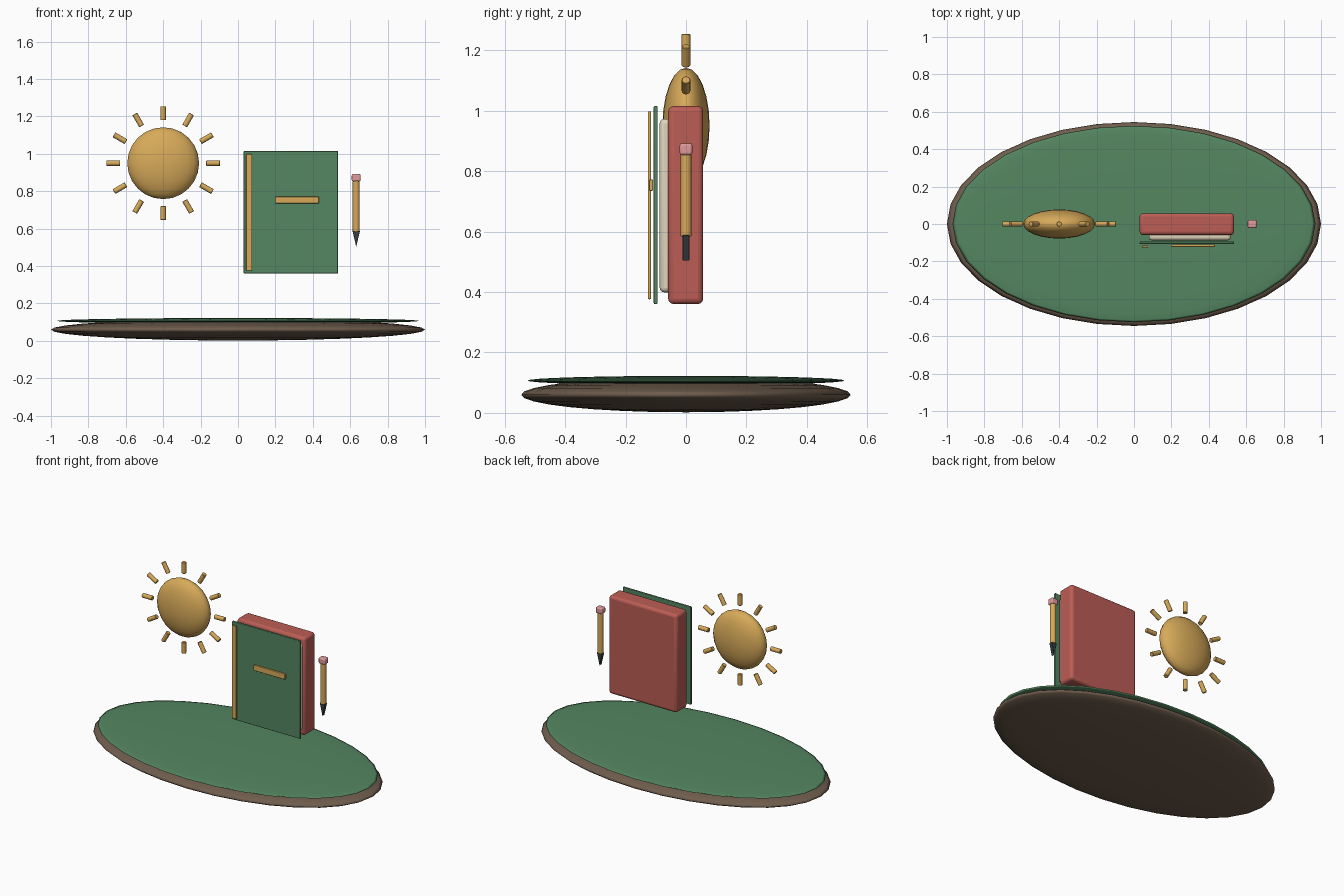
import bpy, math

if "Cube" in bpy.data.objects:
    bpy.data.objects.remove(bpy.data.objects["Cube"])

def material(name, rgb):
    m = bpy.data.materials.new(name)
    m.diffuse_color = (*rgb, 1)
    m.use_nodes = True
    m.node_tree.nodes["Principled BSDF"].inputs["Base Color"].default_value = m.diffuse_color
    return m

GREEN = material("green", (0.09, 0.24, 0.12))
BROWN = material("brown", (0.16, 0.11, 0.075))
GOLD = material("gold", (0.68, 0.40, 0.10))
RED = material("red", (0.50, 0.11, 0.09))
CREAM = material("cream", (0.75, 0.66, 0.50))
PINK = material("pink", (0.75, 0.32, 0.32))
DARK = material("dark", (0.035, 0.045, 0.05))

def finish(name, mat, angle=35):
    ob = bpy.context.object
    ob.name = name
    ob.data.materials.append(mat)
    bpy.ops.object.shade_smooth_by_angle(angle=math.radians(angle))
    return ob

def bevel(ob, width, segments=3):
    b = ob.modifiers.new("bevel", 'BEVEL')
    b.width, b.segments = width, segments

def ellipsoid(name, loc, radii, mat, seg=32, rings=16):
    bpy.ops.mesh.primitive_uv_sphere_add(segments=seg, ring_count=rings, radius=1, location=loc)
    bpy.context.object.scale = radii
    bpy.ops.object.transform_apply(location=False, rotation=False, scale=True)
    return finish(name, mat, 180)

def box(name, x, y, z, mat, width):
    spans = (x, y, z)
    bpy.ops.mesh.primitive_cube_add(size=1, location=[(a + b) / 2 for a, b in spans])
    bpy.context.object.scale = [b - a for a, b in spans]
    bpy.ops.object.transform_apply(location=False, rotation=False, scale=True)
    ob = finish(name, mat)
    bevel(ob, width)
    return ob

# Ground mound and grass layer
ellipsoid("earth_base", (0, 0, 0.06), (1.0, 0.545, 0.058), BROWN)
ellipsoid("grass_top", (0, 0, 0.107), (0.97, 0.525, 0.0155), GREEN)

# Sun disc with twelve rays
SUN = (-0.4, 0, 0.95)
ellipsoid("sun", SUN, (0.192, 0.078, 0.192), GOLD, 24, 12)
for i in range(12):
    a = i * math.tau / 12
    r = 0.267
    bpy.ops.mesh.primitive_cylinder_add(
        vertices=12, radius=0.0145, depth=0.074,
        location=(SUN[0] + r * math.sin(a), 0, SUN[2] + r * math.cos(a)),
        rotation=(0, a, 0))
    bevel(finish(f"sun_ray_{i + 1}", GOLD), 0.002, 1)

# Book: back block, pages, front cover and trim
box("book_back", (0.03, 0.535), (-0.059, 0.057), (0.36, 1.015), RED, 0.018)
box("book_pages", (0.08, 0.518), (-0.087, 0.02), (0.399, 0.973), CREAM, 0.015)
box("book_cover", (0.03, 0.535), (-0.107, -0.094), (0.36, 1.015), GREEN, 0.004)
box("book_spine_band", (0.043, 0.075), (-0.126, -0.116), (0.376, 0.998), GOLD, 0.003)
box("book_label", (0.20, 0.432), (-0.122, -0.109), (0.735, 0.772), GOLD, 0.003)

# Pencil: shaft, eraser and wedge tip
PX = 0.632
bpy.ops.mesh.primitive_cylinder_add(vertices=16, radius=0.0185, depth=0.272, location=(PX, 0, 0.72))
bevel(finish("pencil_shaft", GOLD), 0.003, 2)
box("pencil_eraser", (PX - 0.024, PX + 0.024), (-0.021, 0.021), (0.853, 0.892), PINK, 0.008)
d = 0.0115
profile = [(PX - 0.02, 0.588), (PX + 0.02, 0.588), (PX, 0.503)]
verts = [(x, y, z) for y in (-d, d) for x, z in profile]
mesh = bpy.data.meshes.new("pencil_tip")
mesh.from_pydata(verts, [], [(2, 1, 0)[::-1][::-1], (3, 4, 5), (0, 1, 4, 3), (1, 2, 5, 4), (2, 0, 3, 5)])
tip = bpy.data.objects.new("pencil_tip", mesh)
bpy.context.collection.objects.link(tip)
bpy.context.view_layer.objects.active = tip
bpy.ops.object.select_all(action='DESELECT')
tip.select_set(True)
bpy.ops.object.mode_set(mode='EDIT')
bpy.ops.mesh.select_all(action='SELECT')
bpy.ops.mesh.normals_make_consistent(inside=False)
bpy.ops.object.mode_set(mode='OBJECT')
finish("pencil_tip", DARK)
bevel(tip, 0.002, 2)
